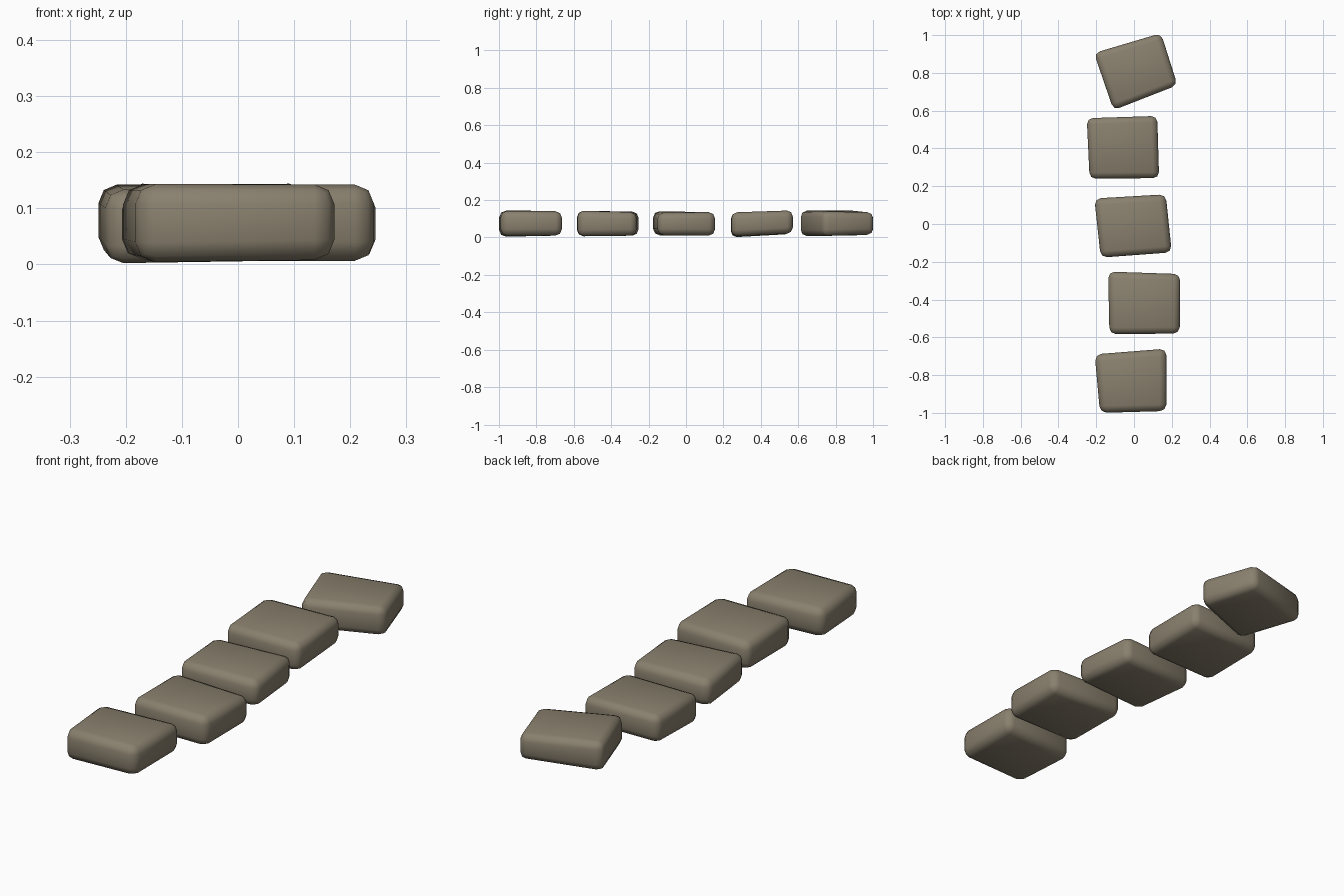
import bpy, bmesh

cube = bpy.data.objects.get("Cube")
if cube:
    bpy.data.objects.remove(cube, do_unlink=True)

# Warm grey-brown stone
stone = bpy.data.materials.new("warm_stone")
stone.use_nodes = True
colour = (0.25, 0.215, 0.155, 1)
stone.diffuse_color = colour
bsdf = stone.node_tree.nodes["Principled BSDF"]
bsdf.inputs["Base Color"].default_value = colour
bsdf.inputs["Roughness"].default_value = 0.9


def stepping_stone(name, outline, bottoms, tops, width):
    """Rounded slab from a four-corner outline, with a height at each corner."""
    bm = bmesh.new()
    low = [bm.verts.new((x, y, z)) for (x, y), z in zip(outline, bottoms)]
    high = [bm.verts.new((x, y, z)) for (x, y), z in zip(outline, tops)]
    bm.faces.new(low[::-1])
    bm.faces.new(high)
    for i in range(4):
        j = (i + 1) % 4
        bm.faces.new((low[i], low[j], high[j], high[i]))
    bmesh.ops.bevel(bm, geom=bm.edges[:], offset=width, segments=2,
                    profile=0.5, affect='EDGES', clamp_overlap=True)
    bmesh.ops.recalc_face_normals(bm, faces=bm.faces)
    for f in bm.faces:
        f.smooth = True
    mesh = bpy.data.meshes.new(name)
    bm.to_mesh(mesh)
    bm.free()
    mesh.materials.append(stone)
    obj = bpy.data.objects.new(name, mesh)
    bpy.context.collection.objects.link(obj)


# Corners run front right, front left, back left, back right
stepping_stone("front_stone",
               [(-.18, -1.0), (.172, -.99), (.172, -.66), (-.208, -.69)],
               [.003, .008, .01, .01], [.143, .143, .14, .143], .036)
stepping_stone("second_stone",
               [(-.13, -.583), (.242, -.58), (.245, -.265), (-.137, -.252)],
               [.006, .006, .01, .01], [.143, .143, .135, .138], .034)
stepping_stone("middle_stone",
               [(-.176, -.178), (.2, -.15), (.168, .157), (-.21, .135)],
               [.012, .012, .01, .01], [.142, .132, .136, .132], .034)
stepping_stone("fourth_stone",
               [(-.235, .24), (.133, .243), (.123, .572), (-.25, .56)],
               [.0, .006, .022, .018], [.132, .134, .145, .143], .032)
stepping_stone("back_stone",
               [(-.108, .603), (.23, .735), (.143, 1.01), (-.212, .905)],
               [.008, .008, .016, .01], [.143, .14, .133, .145], .032)
